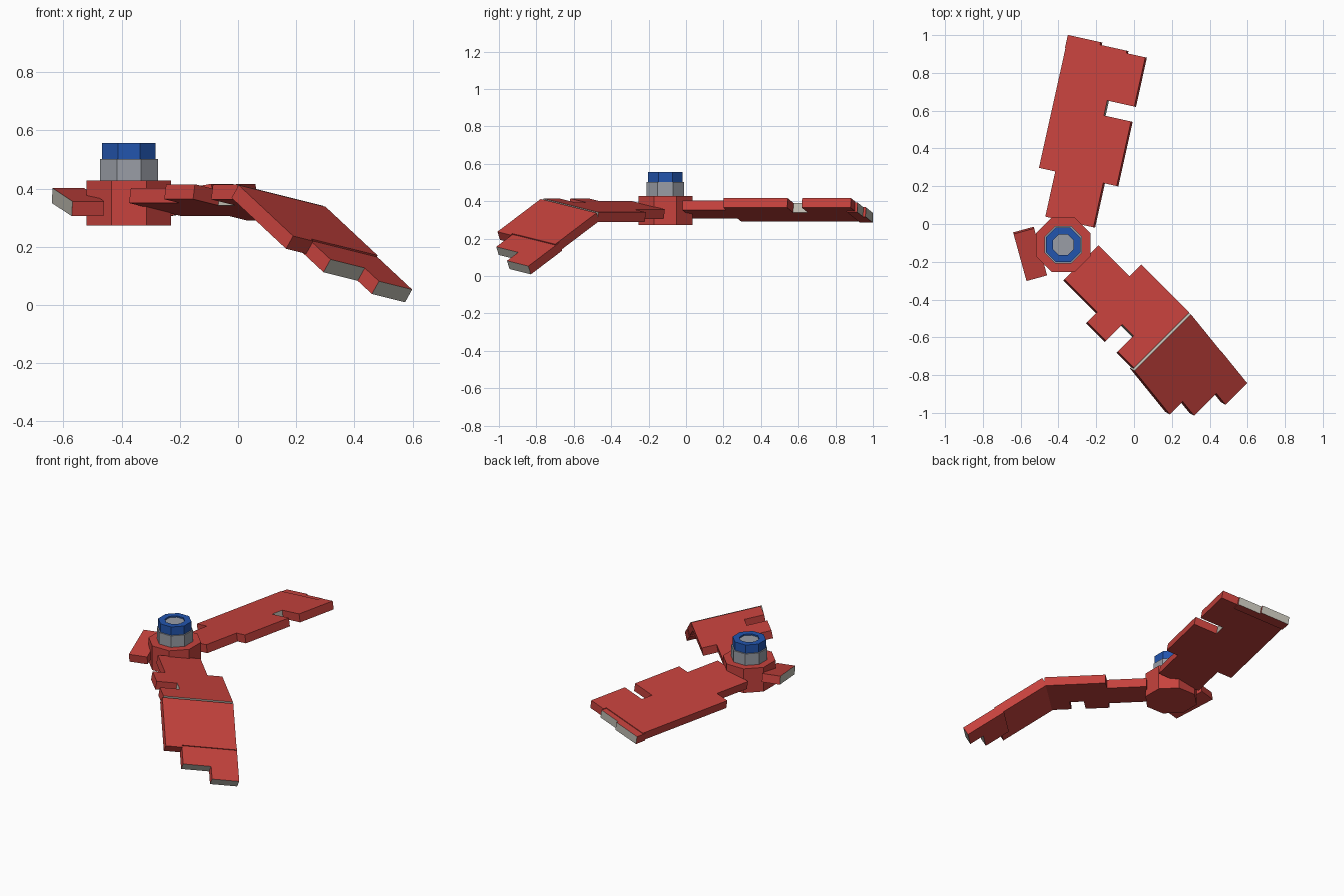
import bpy, bmesh, math
from mathutils import Matrix, Vector

cube = bpy.data.objects.get("Cube")
if cube:
    bpy.data.objects.remove(cube, do_unlink=True)


def material(name, rgb):
    m = bpy.data.materials.new(name)
    m.use_nodes = True
    m.diffuse_color = (*rgb, 1)
    m.node_tree.nodes["Principled BSDF"].inputs["Base Color"].default_value = (*rgb, 1)
    return m


RED = material("red_paint", (0.57, 0.055, 0.047))
PALE = material("pale_break", (0.53, 0.51, 0.45))
STEEL = material("steel_grey", (0.32, 0.34, 0.38))
BLUE = material("blue_paint", (0.016, 0.09, 0.42))

HUB = Vector((-0.375, -0.11, 0))
BLADE_Z = 0.353
THICK = 0.052
PITCH = math.radians(10)
BEND = math.radians(31)


def finish(bm, name, mats):
    bmesh.ops.recalc_face_normals(bm, faces=bm.faces)
    mesh = bpy.data.meshes.new(name)
    bm.to_mesh(mesh)
    bm.free()
    for m in mats:
        mesh.materials.append(m)
    ob = bpy.data.objects.new(name, mesh)
    bpy.context.collection.objects.link(ob)
    return ob


def octagon(name, apothem, z0, z1, mats, inset=None):
    """Eight-sided prism, optionally with a recessed centre in the second material."""
    bm = bmesh.new()
    r = apothem / math.cos(math.pi / 8)
    bmesh.ops.create_cone(
        bm, cap_ends=True, segments=8, radius1=r, radius2=r, depth=z1 - z0,
        matrix=Matrix.Translation(HUB + Vector((0, 0, (z0 + z1) / 2)))
        @ Matrix.Rotation(math.pi / 8, 4, "Z"))
    if inset:
        top = max(bm.faces, key=lambda f: f.calc_center_median().z)
        bmesh.ops.inset_region(bm, faces=[top], thickness=inset)
        ret = bmesh.ops.extrude_face_region(bm, geom=[top])
        floor = [g for g in ret["geom"] if isinstance(g, bmesh.types.BMFace)][0]
        bmesh.ops.translate(bm, verts=floor.verts, vec=(0, 0, -0.009))
        floor.material_index = 1
        if top.is_valid:
            bm.faces.remove(top)
    return finish(bm, name, mats)


def blade_frame(angle):
    """Local x runs outward, local y towards the raised edge."""
    return (Matrix.Translation(HUB + Vector((0, 0, BLADE_Z)))
            @ Matrix.Rotation(math.radians(angle), 4, "Z")
            @ Matrix.Rotation(PITCH, 4, "X").inverted())


def plank(name, outline, broken, frame, drop=0.0):
    """Extruded outline of (outward, side) points; broken lists the pale edges."""
    bm = bmesh.new()
    # side is clockwise from outward, so it maps to negative local y
    low, high = ([bm.verts.new((r, -s, z - drop)) for r, s in outline]
                 for z in (-THICK / 2, THICK / 2))
    bm.faces.new(low)
    bm.faces.new(high)
    n = len(outline)
    for i in range(n):
        j = (i + 1) % n
        f = bm.faces.new((low[i], low[j], high[j], high[i]))
        f.material_index = 1 if i in broken else 0
    bm.transform(frame)
    return finish(bm, name, [RED, PALE])


# Hub, collar and cap
octagon("hub", 0.145, 0.272, 0.428, [RED])
octagon("collar", 0.1, 0.425, 0.502, [STEEL])
octagon("cap", 0.092, 0.5, 0.556, [BLUE, STEEL], inset=0.04)

# Long rear blade with a notch and splintered tip
rear = blade_frame(77.5)
plank("rear_blade",
      [(0.125, -0.122), (0.37, -0.122), (0.37, -0.212), (1.04, -0.212),
       (1.04, 0.11), (1.063, 0.11), (1.063, 0.217), (0.796, 0.217),
       (0.796, 0.068), (0.715, 0.068), (0.715, 0.217), (0.365, 0.217),
       (0.365, 0.143), (0.125, 0.143)], {8}, rear)
plank("rear_blade_tip",
      [(1.02, -0.216), (1.09, -0.216), (1.09, -0.035), (1.076, -0.035),
       (1.076, 0.112), (1.02, 0.112)], {1, 3}, rear, drop=0.005)

# Broken stub
plank("blade_stub", [(0.125, -0.131), (0.238, -0.131), (0.238, 0.131), (0.125, 0.131)],
      {1}, blade_frame(195.4))

# Front blade: inner part, then the part bent downwards with its torn tip
front = blade_frame(-45)
KNEE = 0.725
plank("front_blade_inner",
      [(0.134, -0.127), (0.366, -0.127), (0.366, -0.217), (KNEE, -0.217),
       (KNEE, 0.203), (0.604, 0.203), (0.604, 0.083), (0.52, 0.083),
       (0.52, 0.207), (0.38, 0.207), (0.38, 0.131), (0.134, 0.131)], {3, 6}, front)
bent = front @ Matrix.Translation((KNEE, 0, 0)) @ Matrix.Rotation(BEND, 4, "Y")
plank("front_blade_outer",
      [(0, -0.217), (0.33, -0.217), (0.33, 0.112), (0.345, 0.112),
       (0.345, 0.212), (0, 0.212)], {5}, bent)
plank("front_blade_tip",
      [(0.3, -0.22), (0.55, -0.22), (0.55, -0.056), (0.46, -0.056),
       (0.46, 0.113), (0.3, 0.113)], {1, 3}, bent, drop=0.006)
